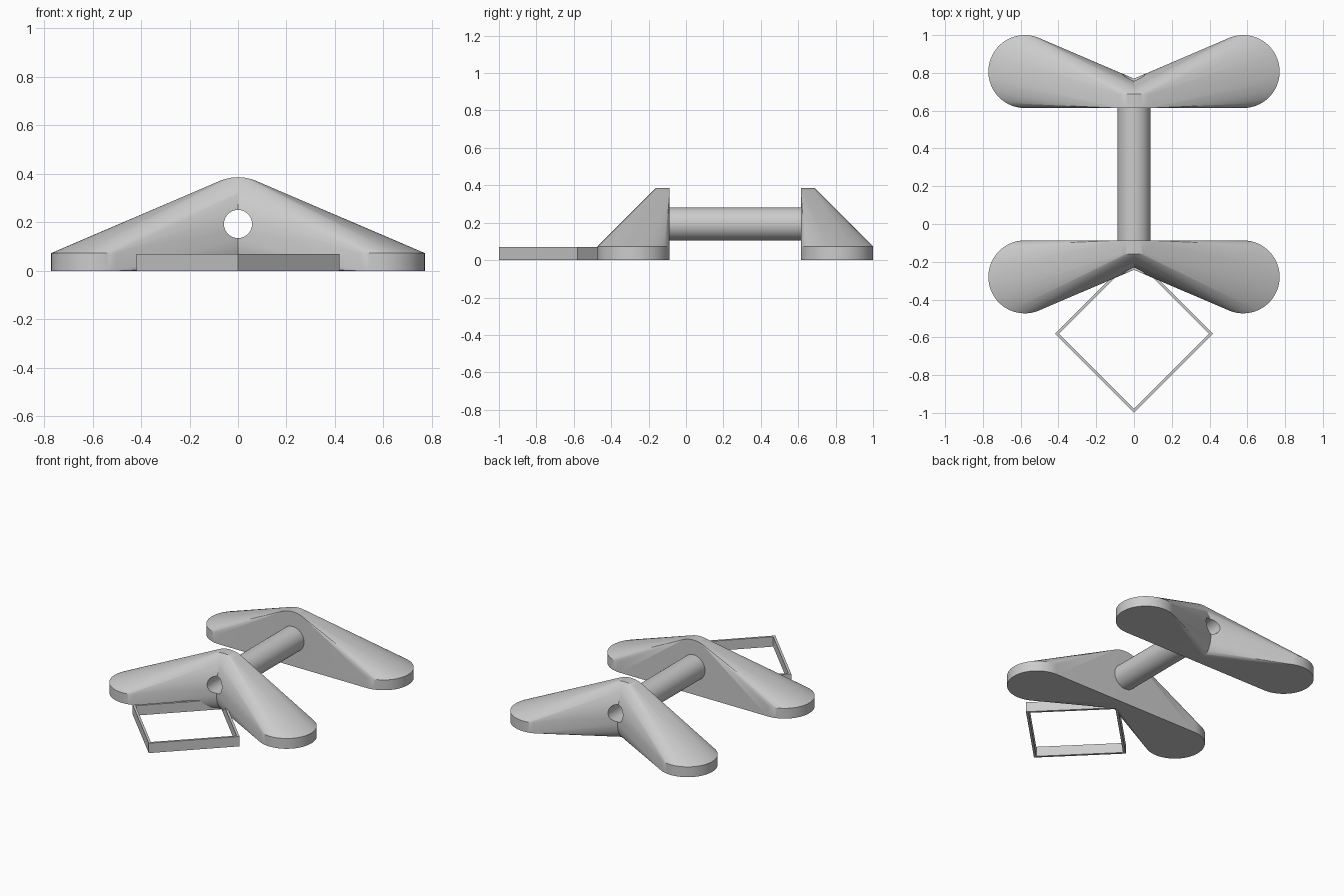
import bpy, bmesh
from math import sin, cos, pi, radians
from mathutils import Matrix

if "Cube" in bpy.data.objects:
    bpy.data.objects.remove(bpy.data.objects["Cube"])

SEG = 96
R = 0.193          # radius of pads and of the central boss
H = 0.073          # pad height and boss depth
PAD_X = 0.578
HOLE_R, TUBE_R = 0.058, 0.088
FRONT_Y, BACK_Y = -0.087, 0.614   # inner flat faces of the two feet
ALONG_Y = Matrix.Rotation(radians(-90), 4, 'X')


def add_object(name, bm):
    bmesh.ops.recalc_face_normals(bm, faces=bm.faces)
    mesh = bpy.data.meshes.new(name)
    bm.to_mesh(mesh)
    bm.free()
    obj = bpy.data.objects.new(name, mesh)
    bpy.context.collection.objects.link(obj)
    return obj


def smooth(obj):
    bpy.ops.object.select_all(action='DESELECT')
    obj.select_set(True)
    bpy.context.view_layer.objects.active = obj
    bpy.ops.object.shade_smooth_by_angle(angle=radians(25))


def ring(name, sides, outer, inner, length, matrix):
    """Hollow prism running from local z = 0 to z = length."""
    bm = bmesh.new()
    loops = []
    for r, z in ((outer, 0), (outer, length), (inner, length), (inner, 0)):
        loops.append([bm.verts.new(matrix @ Matrix.Translation(
            (r * cos(2 * pi * i / sides), r * sin(2 * pi * i / sides), z)).translation)
            for i in range(sides)])
    for k in range(4):
        a, b = loops[k], loops[(k + 1) % 4]
        for i in range(sides):
            j = (i + 1) % sides
            bm.faces.new((a[i], a[j], b[j], b[i]))
    return add_object(name, bm)


def foot(name, flat_y, side, cutter):
    """Pad and boss hulled together, halved at x = 0, mirrored and drilled."""
    bm = bmesh.new()
    for i in range(SEG):
        c, s = R * cos(2 * pi * i / SEG), R * sin(2 * pi * i / SEG)
        for t in (0, H):
            bm.verts.new((PAD_X + c, flat_y + side * R + s, t))
            bm.verts.new((c, flat_y + side * t, R + s))
    bmesh.ops.convex_hull(bm, input=bm.verts[:])
    bmesh.ops.delete(bm, geom=[v for v in bm.verts if not v.link_faces], context='VERTS')
    bmesh.ops.dissolve_limit(bm, angle_limit=radians(0.1), verts=bm.verts[:], edges=bm.edges[:])
    bmesh.ops.bisect_plane(bm, geom=bm.verts[:] + bm.edges[:] + bm.faces[:],
                           plane_co=(0, 0, 0), plane_no=(1, 0, 0), clear_inner=True)
    obj = add_object(name, bm)
    mirror = obj.modifiers.new("mirror", 'MIRROR')
    mirror.merge_threshold = 0.0005
    drill = obj.modifiers.new("drill", 'BOOLEAN')
    drill.object, drill.operation, drill.solver = cutter, 'DIFFERENCE', 'EXACT'
    # bake the modifiers
    bpy.context.view_layer.update()
    dg = bpy.context.evaluated_depsgraph_get()
    mesh = bpy.data.meshes.new_from_object(obj.evaluated_get(dg))
    obj.modifiers.clear()
    obj.data = mesh
    smooth(obj)
    return obj


# Drill for the through hole
bm = bmesh.new()
bmesh.ops.create_cone(bm, cap_ends=True, segments=64, radius1=HOLE_R, radius2=HOLE_R, depth=3,
                      matrix=Matrix.Translation((0, 0, R)) @ ALONG_Y)
hole_cutter = add_object("hole_cutter", bm)
hole_cutter.hide_render = True

# Feet
foot("front_foot", FRONT_Y, -1, hole_cutter)
foot("back_foot", BACK_Y, 1, hole_cutter)
bpy.data.objects.remove(hole_cutter)

# Hollow connecting tube
smooth(ring("tube", 64, TUBE_R, HOLE_R, BACK_Y - FRONT_Y + 0.004,
            Matrix.Translation((0, FRONT_Y - 0.002, R)) @ ALONG_Y))

# Square frame standing on its corner in front
ring("square_frame", 4, 0.419, 0.396, 0.07, Matrix.Translation((0, -0.581, 0)))
